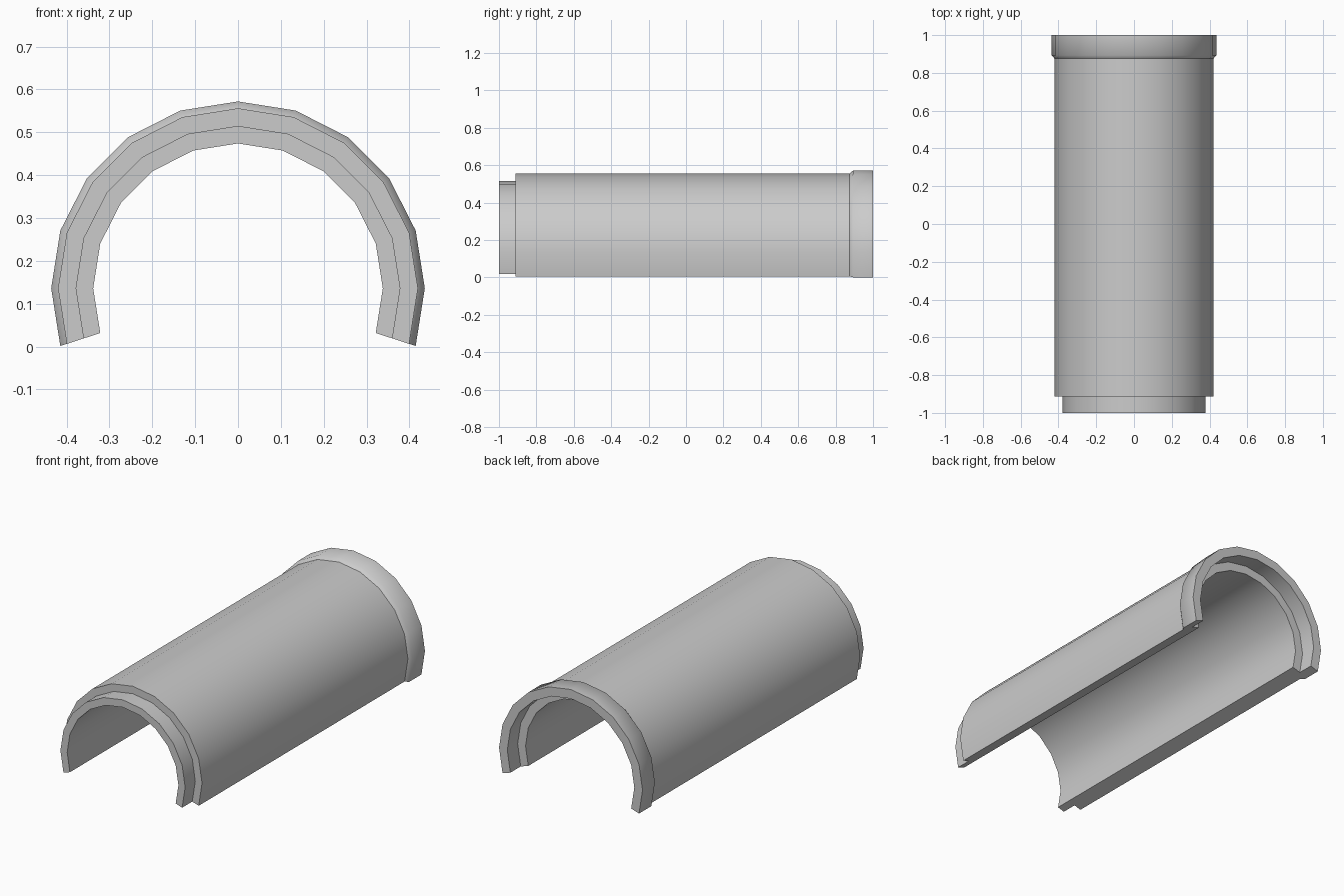
import bpy
import bmesh
from math import radians
from mathutils import Matrix, Vector

cube = bpy.data.objects.get("Cube")
if cube:
    bpy.data.objects.remove(cube, do_unlink=True)

# Plain grey material
grey = bpy.data.materials.new("light grey")
grey.use_nodes = True
colour = (0.6, 0.6, 0.6, 1)
grey.diffuse_color = colour
grey.node_tree.nodes["Principled BSDF"].inputs["Base Color"].default_value = colour

AXIS_Z = 0.136
SEGMENTS, STEP = 12, 18
INNER, TONGUE, SOCKET, BODY, COLLAR = 0.338, 0.379, 0.386, 0.42, 0.436

# Wall section as (radius, y): tongue, body, flared collar, socket recess
section = [
    (INNER, -1), (TONGUE, -1), (TONGUE, -0.912), (BODY, -0.912),
    (BODY, 0.875), (COLLAR, 0.893), (COLLAR, 1), (SOCKET, 1),
    (SOCKET, 0.91), (INNER, 0.91),
]

# Sweep the section around the pipe axis
bm = bmesh.new()
start = Vector((0, 0, AXIS_Z))
rings = []
for i in range(SEGMENTS + 1):
    turn = Matrix.Rotation(radians(STEP * (i - SEGMENTS / 2)), 3, 'Y')
    rings.append([bm.verts.new(start + turn @ Vector((0, y, r))) for r, y in section])

count = len(section)
for a, b in zip(rings, rings[1:]):
    for j in range(count):
        k = (j + 1) % count
        bm.faces.new((a[j], a[k], b[k], b[j]))

# Close the two long cut edges
bm.faces.new(rings[0])
bm.faces.new(rings[-1])
bmesh.ops.recalc_face_normals(bm, faces=bm.faces)

# Smooth around the curve and collar lip, crisp at the steps
for face in bm.faces:
    face.smooth = True
for edge in bm.edges:
    angle = edge.calc_face_angle_signed()
    edge.smooth = -0.5 < angle < 0.8

mesh = bpy.data.meshes.new("half_pipe")
bm.to_mesh(mesh)
bm.free()
mesh.materials.append(grey)
pipe = bpy.data.objects.new("half_pipe", mesh)
bpy.context.collection.objects.link(pipe)
